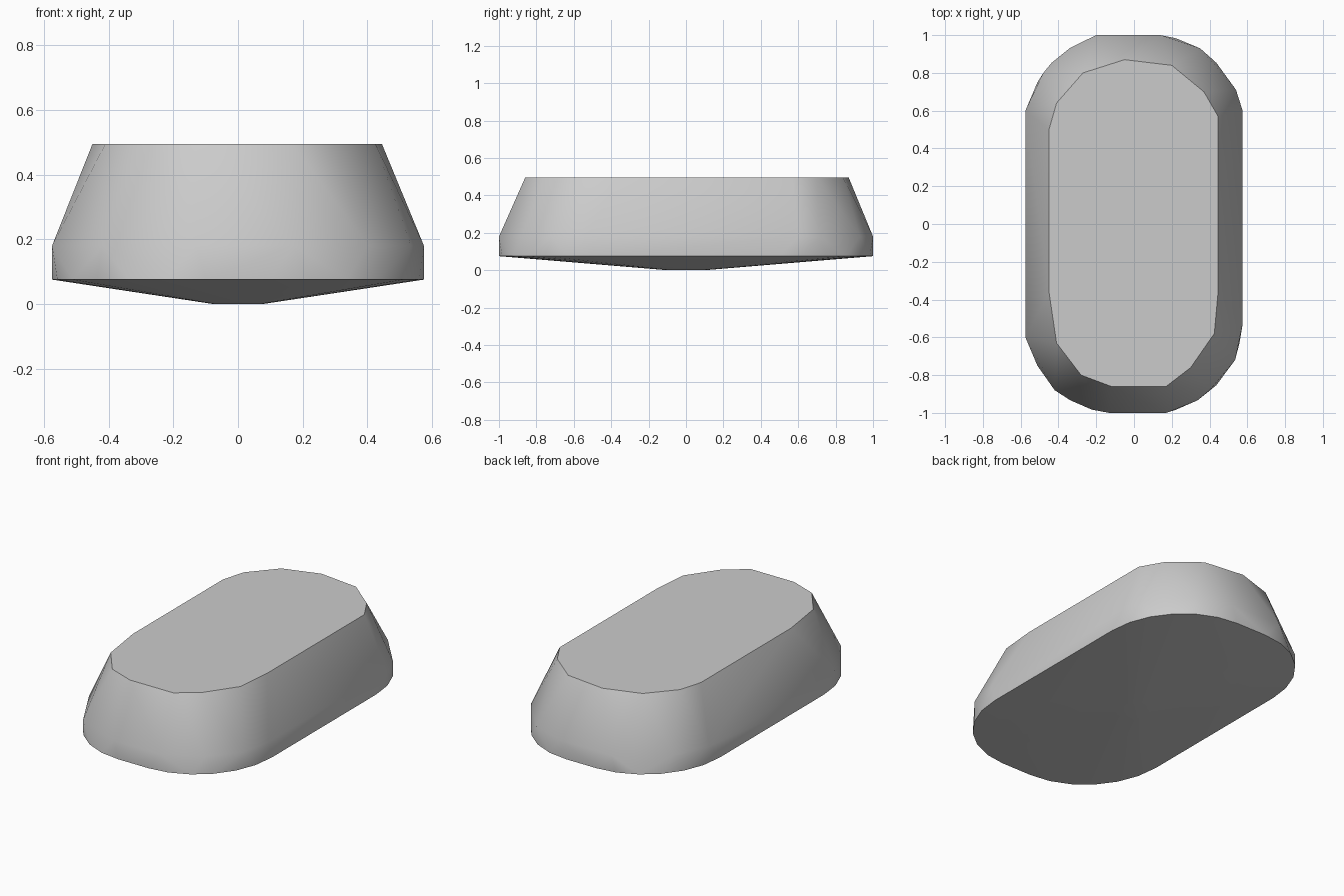
import bpy
import bmesh
from math import cos, sin, radians

cube = bpy.data.objects.get("Cube")
if cube:
    bpy.data.objects.remove(cube, do_unlink=True)

TOP, SHOULDER, RIM = 0.495, 0.18, 0.075

# Chipped outline of the flat top
top_outline = [
    (-0.05, 0.87), (0.2, 0.84), (0.37, 0.7), (0.445, 0.57),
    (0.445, -0.36), (0.425, -0.58), (0.3, -0.76), (0.17, -0.86),
    (-0.12, -0.86), (-0.28, -0.8), (-0.41, -0.63), (-0.45, -0.36),
    (-0.45, 0.5), (-0.41, 0.64), (-0.27, 0.8),
]

# Chipped outline of the widest part of the wall
shoulder_outline = [
    (-0.2, 1), (0.14, 1), (0.35, 0.93), (0.54, 0.71), (0.575, 0.6),
    (0.575, -0.53), (0.535, -0.72), (0.4, -0.88), (0.17, -1),
    (-0.13, -1), (-0.42, -0.88), (-0.575, -0.6),
    (-0.575, 0.6), (-0.48, 0.8),
]


def rounded_outline(half_x, half_y, flat_x, flat_y, steps=6):
    """Rectangle outline with elliptical corners."""
    points = []
    for sx, sy in ((1, 1), (-1, 1), (-1, -1), (1, -1)):
        for i in range(steps + 1):
            a = radians(90 * i / steps)
            points.append((sx * (flat_x + (half_x - flat_x) * cos(a)),
                           sy * (flat_y + (half_y - flat_y) * sin(a))))
    return points


def hull_object(name, rings, material):
    """Solid stretched tightly over a stack of outlines."""
    bm = bmesh.new()
    for z, outline in rings:
        for x, y in outline:
            bm.verts.new((x, y, z))
    bmesh.ops.remove_doubles(bm, verts=bm.verts, dist=0.001)
    result = bmesh.ops.convex_hull(bm, input=bm.verts)
    loose = {v for v in result["geom_interior"] + result["geom_unused"]
             if isinstance(v, bmesh.types.BMVert)}
    bmesh.ops.delete(bm, geom=list(loose), context="VERTS")
    bmesh.ops.dissolve_limit(bm, angle_limit=radians(1),
                             verts=bm.verts, edges=bm.edges)
    bmesh.ops.recalc_face_normals(bm, faces=bm.faces)
    mesh = bpy.data.meshes.new(name)
    bm.to_mesh(mesh)
    bm.free()
    mesh.materials.append(material)
    obj = bpy.data.objects.new(name, mesh)
    bpy.context.collection.objects.link(obj)
    return obj


# Plain grey stone
stone = bpy.data.materials.new("light grey stone")
stone.use_nodes = True
stone.diffuse_color = (0.6, 0.6, 0.6, 1)
shader = next(n for n in stone.node_tree.nodes if n.type == "BSDF_PRINCIPLED")
shader.inputs["Base Color"].default_value = stone.diffuse_color

# Block: shallow keel, rim, upright band, sloping wall and flat top
block = hull_object("stone_block", [
    (0, rounded_outline(0.08, 0.1, 0.02, 0.04, 3)),
    (RIM, rounded_outline(0.575, 1, 0.1, 0.5)),
    (SHOULDER, shoulder_outline),
    (TOP, top_outline),
], stone)

bpy.ops.object.select_all(action="DESELECT")
block.select_set(True)
bpy.context.view_layer.objects.active = block
bpy.ops.object.shade_smooth_by_angle(angle=radians(30))
